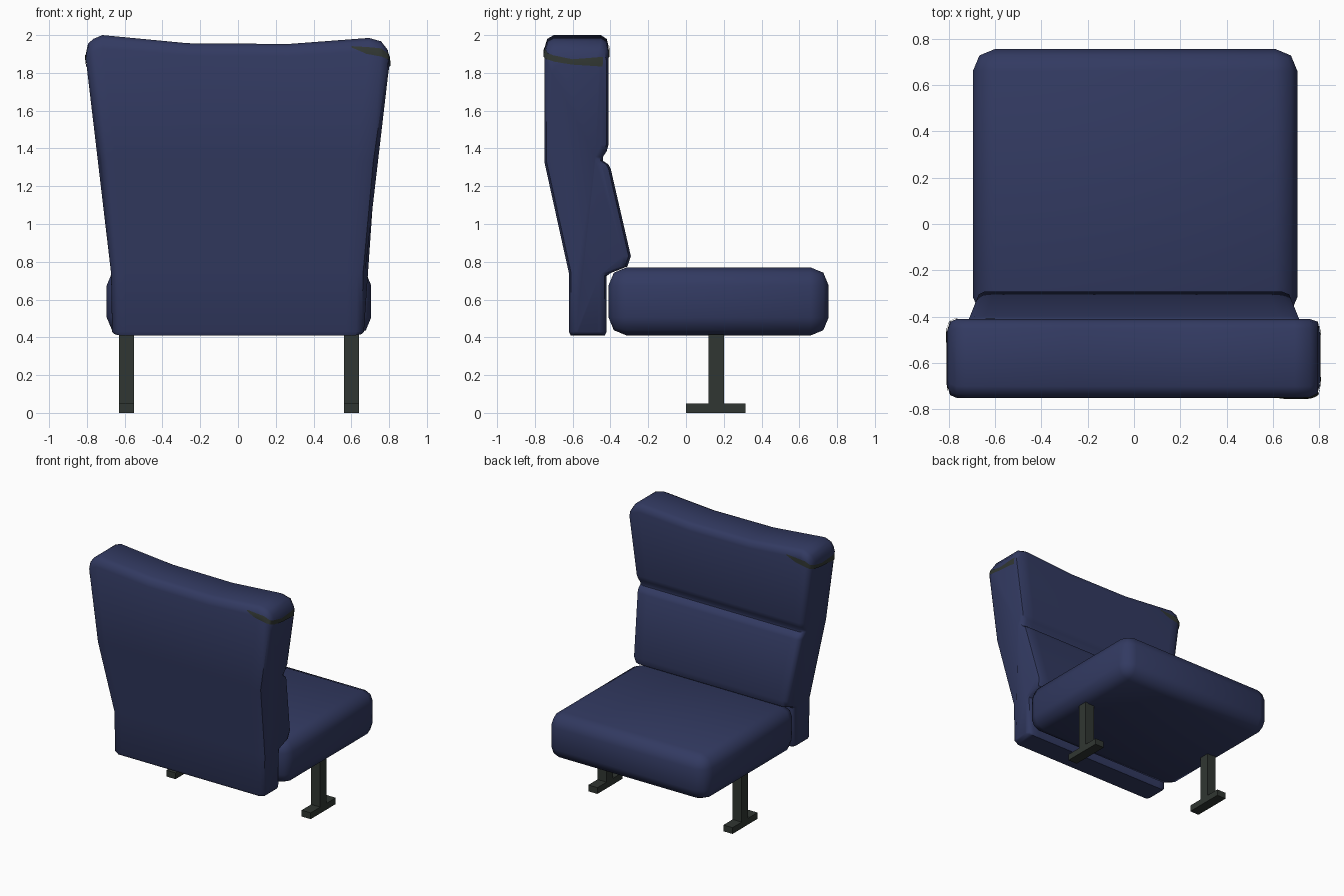
import bpy, bmesh, math

if "Cube" in bpy.data.objects:
    bpy.data.objects.remove(bpy.data.objects["Cube"])


def material(name, colour):
    m = bpy.data.materials.new(name)
    m.diffuse_color = (*colour, 1)
    m.use_nodes = True
    m.node_tree.nodes["Principled BSDF"].inputs["Base Color"].default_value = m.diffuse_color
    return m


NAVY = material("navy upholstery", (0.032, 0.042, 0.12))
DARK = material("dark metal", (0.030, 0.037, 0.032))


def make(name, verts, faces, mat, smooth=None):
    me = bpy.data.meshes.new(name)
    me.from_pydata(verts, [], faces)
    bm = bmesh.new()
    bm.from_mesh(me)
    bmesh.ops.recalc_face_normals(bm, faces=bm.faces)
    bm.to_mesh(me)
    bm.free()
    me.materials.append(mat)
    ob = bpy.data.objects.new(name, me)
    bpy.context.collection.objects.link(ob)
    if smooth:
        shade(ob, smooth)
    return ob


def shade(ob, degrees):
    bpy.ops.object.select_all(action='DESELECT')
    ob.select_set(True)
    bpy.context.view_layer.objects.active = ob
    bpy.ops.object.shade_smooth_by_angle(angle=math.radians(degrees))


def box(name, lo, hi, mat, bevel=0):
    v = [(x, y, z) for x in (lo[0], hi[0]) for y in (lo[1], hi[1]) for z in (lo[2], hi[2])]
    f = [(0, 1, 3, 2), (4, 6, 7, 5), (0, 4, 5, 1), (2, 3, 7, 6), (0, 2, 6, 4), (1, 5, 7, 3)]
    ob = make(name, v, f, mat)
    if bevel:
        bm = bmesh.new()
        bm.from_mesh(ob.data)
        bmesh.ops.bevel(bm, geom=bm.edges[:], offset=bevel, segments=2,
                        profile=0.5, affect='EDGES')
        bm.to_mesh(ob.data)
        bm.free()
        shade(ob, 50)
    return ob


def interp(table, t):
    for (a, va), (b, vb) in zip(table, table[1:]):
        if t <= b:
            return va + (vb - va) * max(0, t - a) / (b - a)
    return table[-1][1]


# seat cushion
box("seat_cushion", (-0.695, -0.41, 0.41), (0.705, 0.755, 0.77), NAVY, 0.095)

# legs: upright and floor foot on each side
for side, x in (("left", -0.59), ("right", 0.60)):
    box(side + "_leg", (x - 0.04, 0.12, 0.05), (x + 0.04, 0.20, 0.415), DARK)
    box(side + "_foot", (x - 0.04, 0.0, 0.0), (x + 0.04, 0.315, 0.05), DARK)

# backrest: side profile (y, z) swept across x, flaring outward with height
FRONT = [(-0.43, 0.41), (-0.42, 0.43), (-0.42, 0.725), (-0.40, 0.74), (-0.31, 0.775),
         (-0.292, 0.83), (-0.398, 1.29), (-0.41, 1.315), (-0.44, 1.335), (-0.44, 1.355),
         (-0.42, 1.385), (-0.41, 1.42), (-0.41, 1.94), (-0.42, 1.98), (-0.45, 2.0)]
BACK = [(-0.70, 2.0), (-0.735, 1.98), (-0.75, 1.93), (-0.75, 1.33), (-0.62, 0.74),
        (-0.62, 0.43), (-0.61, 0.41)]
WIDTH = [(0.41, 0.66), (0.44, 0.67), (0.74, 0.672), (1.33, 0.727), (1.87, 0.806)]
# stations: fraction of half width, top height, end rounding
STATIONS = [(-1, 1.90, 0.04), (-0.985, 1.955, 0.012), (-0.95, 1.98, 0), (-0.89, 2.0, 0),
            (-0.33, 1.957, 0), (0.33, 1.953, 0), (0.86, 1.985, 0), (0.94, 1.967, 0),
            (0.985, 1.92, 0.012), (1, 1.85, 0.04)]
verts, faces = [], []
n = len(FRONT) + len(BACK)
for u, top, inset in STATIONS:
    for i, (y, z) in enumerate(FRONT + BACK):
        y += -inset if i < len(FRONT) else inset
        if z > 1.45:
            z = 1.45 + (z - 1.45) * (top - 1.45) / 0.55
        z = max(z, 0.41 + inset * 0.5)
        verts.append((u * interp(WIDTH, z), y, z))
for s in range(len(STATIONS) - 1):
    for i in range(n):
        j = (i + 1) % n
        faces.append((s * n + i, s * n + j, (s + 1) * n + j, (s + 1) * n + i))
last = (len(STATIONS) - 1) * n
# end caps, bridged front to back so each strip stays flat
for base in (0, last):
    faces.append(tuple(base + i for i in range(n)))
back = make("backrest", verts, faces, NAVY, 45)

# dark corner grips wrapping one corner on each side: x, y, low z, high z
PATH = [(0.60, -0.75, 1.935, 1.942), (0.68, -0.75, 1.90, 1.937), (0.76, -0.75, 1.885, 1.93),
        (0.79, -0.735, 1.872, 1.905), (0.805, -0.70, 1.86, 1.892),
        (0.805, -0.60, 1.843, 1.872), (0.805, -0.44, 1.833, 1.885)]
fine = []
for a, b in zip(PATH, PATH[1:]):
    fine += [[p + (q - p) * k / 4 for p, q in zip(a, b)] for k in range(4)]
fine.append(PATH[-1])
for name, sign, shift in (("right_grip", 1, 0), ("left_grip", -1, -1.16)):
    v = []
    for x, y, lo, hi in fine:
        v += [(sign * x, sign * y + shift, lo + (hi - lo) * k / 2) for k in range(3)]
    f = [(3 * i + k, 3 * i + 3 + k, 3 * i + 4 + k, 3 * i + 1 + k)
         for i in range(len(fine) - 1) for k in range(2)]
    grip = bpy.data.objects.new(name, bpy.data.meshes.new(name))
    grip.data.from_pydata(v, [], f)
    grip.data.materials.append(DARK)
    bpy.context.collection.objects.link(grip)
    wrap = grip.modifiers.new("wrap", 'SHRINKWRAP')
    wrap.target = back
    wrap.wrap_mode = 'ABOVE_SURFACE'
    wrap.offset = 0.005
    shade(grip, 45)
